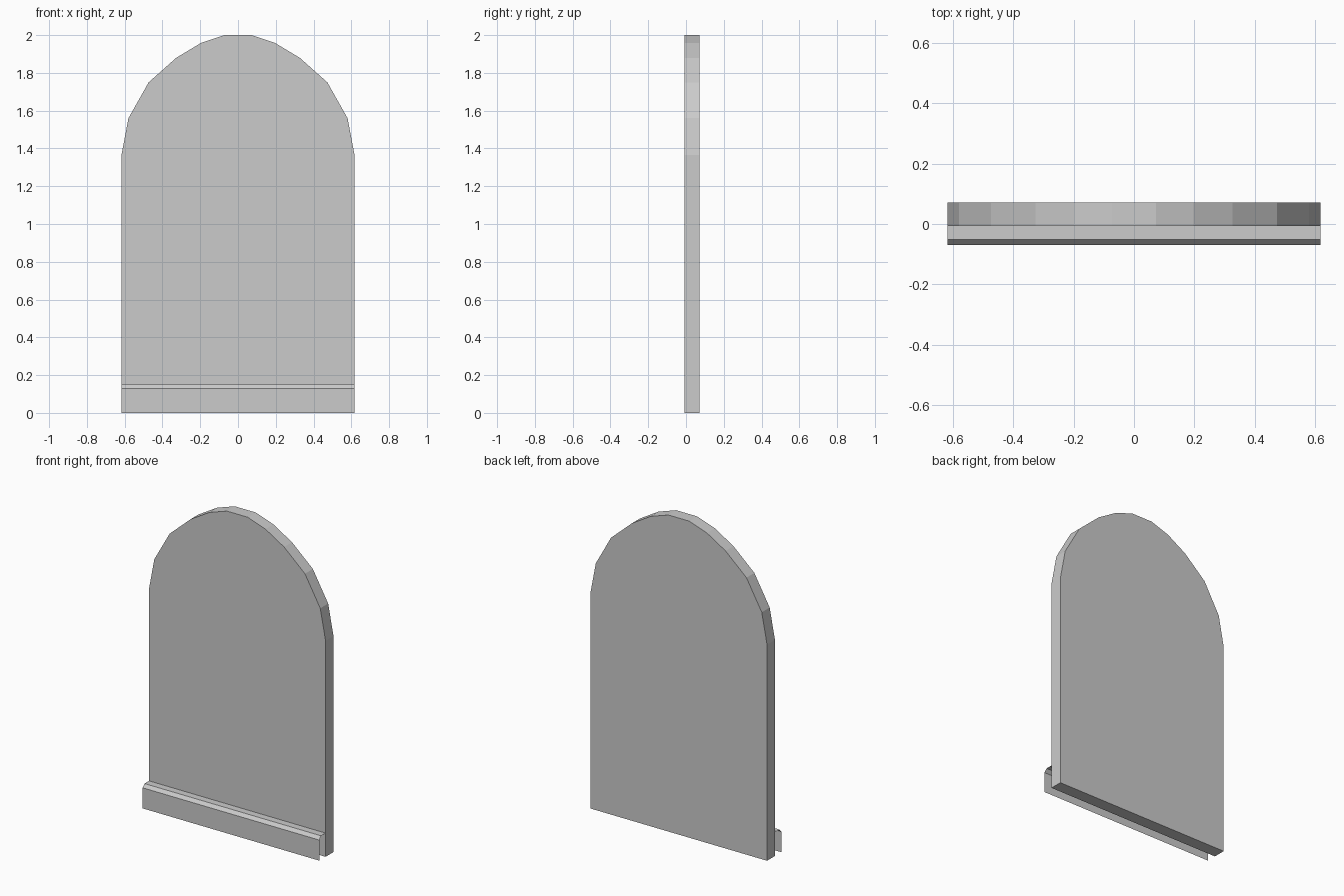
import bpy, bmesh

if "Cube" in bpy.data.objects:
    bpy.data.objects.remove(bpy.data.objects["Cube"])


def mesh_object(name, bm):
    mesh = bpy.data.meshes.new(name)
    bm.to_mesh(mesh)
    bm.free()
    obj = bpy.data.objects.new(name, mesh)
    bpy.context.collection.objects.link(obj)
    return obj


def extrude(bm, geom, offset):
    result = bmesh.ops.extrude_face_region(bm, geom=geom)
    verts = [g for g in result["geom"] if isinstance(g, bmesh.types.BMVert)]
    bmesh.ops.translate(bm, verts=verts, vec=offset)


HALF_WIDTH = 0.617
FRONT, BACK = -0.007, 0.072

# Arched panel: half outline mirrored across x, then given thickness
half = [(HALF_WIDTH, 0), (HALF_WIDTH, 1.365), (0.58, 1.56), (0.473, 1.75),
        (0.327, 1.88), (0.197, 1.958), (0.073, 2.0)]
outline = half + [(-x, z) for x, z in reversed(half)]
bm = bmesh.new()
face = bm.faces.new([bm.verts.new((x, FRONT, z)) for x, z in outline])
extrude(bm, [face], (0, BACK - FRONT, 0))
bmesh.ops.recalc_face_normals(bm, faces=bm.faces)
mesh_object("arched_panel", bm)

# Skirting board: open chamfered sheet along the foot of the front
section = [(-0.07, 0), (-0.07, 0.13), (-0.052, 0.15), (FRONT, 0.15)]
bm = bmesh.new()
rows = [[bm.verts.new((x, y, z)) for y, z in section]
        for x in (-HALF_WIDTH, HALF_WIDTH)]
for i in range(len(section) - 1):
    bm.faces.new((rows[0][i], rows[1][i], rows[1][i + 1], rows[0][i + 1]))
mesh_object("skirting_board", bm)
